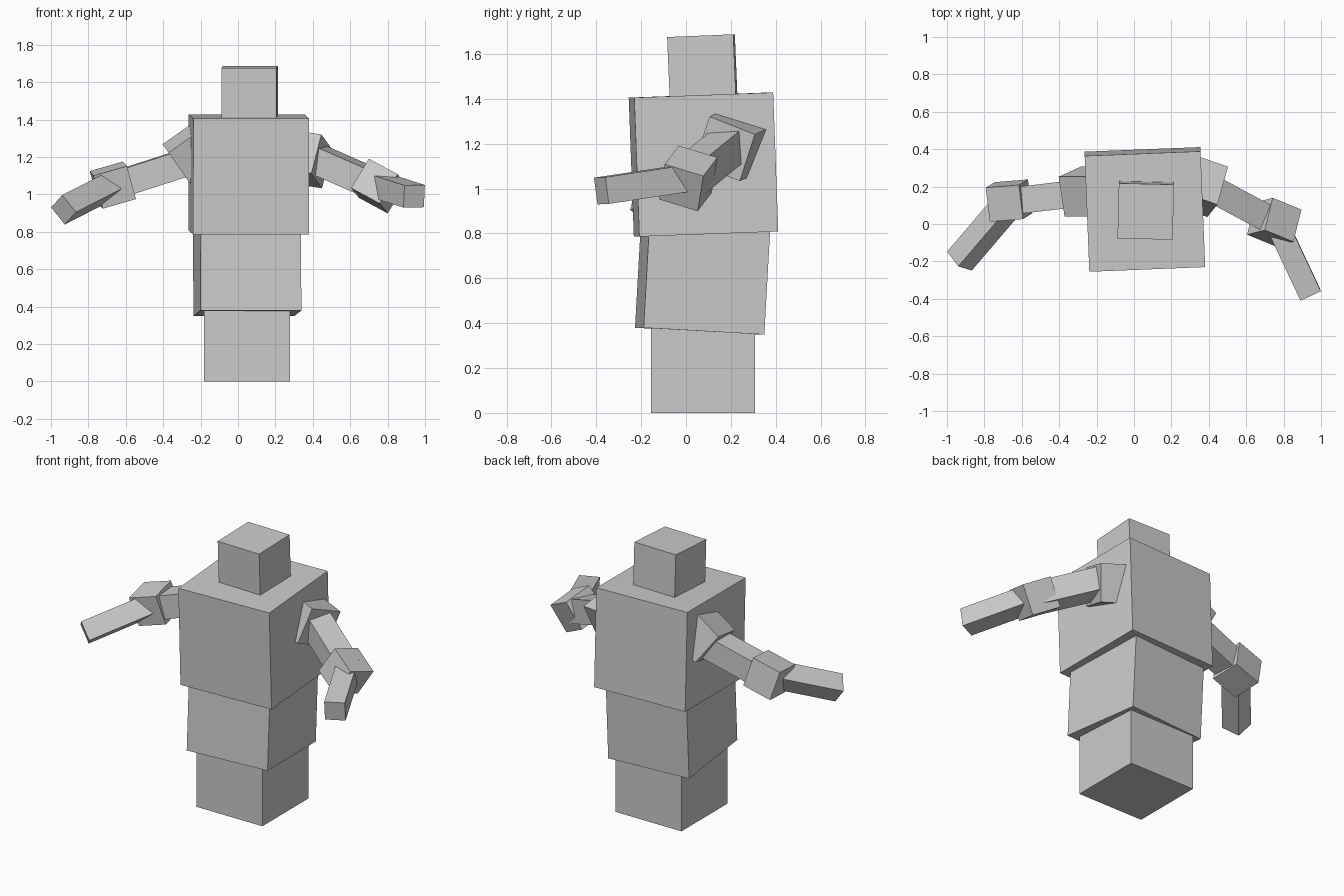
import bpy
import bmesh
from mathutils import Vector, Matrix, Euler
from math import radians

old = bpy.data.objects.get("Cube")
if old:
    bpy.data.objects.remove(old, do_unlink=True)

# Single plain grey
grey = bpy.data.materials.new("plain_grey")
grey.use_nodes = True
colour = (0.6, 0.6, 0.6, 1)
grey.diffuse_color = colour
grey.node_tree.nodes["Principled BSDF"].inputs["Base Color"].default_value = colour


def block(name, centre, size, rotation):
    """A flat-shaded box with its centre, dimensions and rotation matrix."""
    bm = bmesh.new()
    bmesh.ops.create_cube(bm, size=1)
    mesh = bpy.data.meshes.new(name)
    bm.to_mesh(mesh)
    bm.free()
    mesh.materials.append(grey)
    obj = bpy.data.objects.new(name, mesh)
    bpy.context.collection.objects.link(obj)
    obj.matrix_world = (Matrix.Translation(centre) @ rotation.to_4x4()
                        @ Matrix.Diagonal((*size, 1)))
    return obj


def aim(direction, up):
    """Rotation whose x axis follows direction and whose z axis leans to up."""
    x = Vector(direction).normalized()
    y = Vector(up).cross(x).normalized()
    return Matrix((x, y, x.cross(y))).transposed()


def trunk_cube(name, centre, side, pitch, turn):
    rotation = Euler((radians(pitch), 0, radians(turn))).to_matrix()
    block(name, centre, (side,) * 3, rotation)


def joint(name, centre, side, direction, up):
    block(name, centre, (side,) * 3, aim(direction, up))


def limb(name, start, end, width, up):
    start, end = Vector(start), Vector(end)
    axis = end - start
    block(name, (start + end) / 2, (axis.length, width, width), aim(axis, up))


# Stacked trunk and head
trunk_cube("base", (0.048, 0.076, 0.231), 0.462, 0, 0)
trunk_cube("waist", (0.049, 0.076, 0.634), 0.54, -3.2, 4.1)
trunk_cube("chest", (0.058, 0.078, 1.107), 0.62, 2.1, 2.3)
trunk_cube("head", (0.063, 0.073, 1.534), 0.295, 2.4, -1.4)

# Left arm
joint("left_shoulder", (0.342, 0.208, 1.193), 0.225, (0.94, -0.32, -0.14), (0.3, 0.27, 0.9))
limb("left_upper_arm", (0.42, 0.187, 1.19), (0.75, 0.01, 1.045), 0.145, (0, 0, 1))
joint("left_elbow", (0.75, 0.01, 1.045), 0.185, (0.156, -0.064, -0.084), (0.46, 0.15, 0.86))
limb("left_forearm", (0.761, 0.008, 1.048), (0.942, -0.377, 0.99), 0.12, (0.04, -0.13, 1))

# Right arm
joint("right_shoulder", (-0.236, 0.174, 1.222), 0.22, (0.82, 0, 0.575), (-0.57, -0.25, 0.77))
limb("right_upper_arm", (-0.25, 0.17, 1.18), (-0.67, 0.12, 1.045), 0.145, (0, 0, 1))
joint("right_elbow", (-0.669, 0.125, 1.05), 0.185, (0.173, 0.014, 0.05), (-0.05, -0.03, 0.177))
limb("right_forearm", (-0.675, 0.104, 1.05), (-0.933, -0.198, 0.918), 0.119, (-0.073, 0.021, 0.091))
